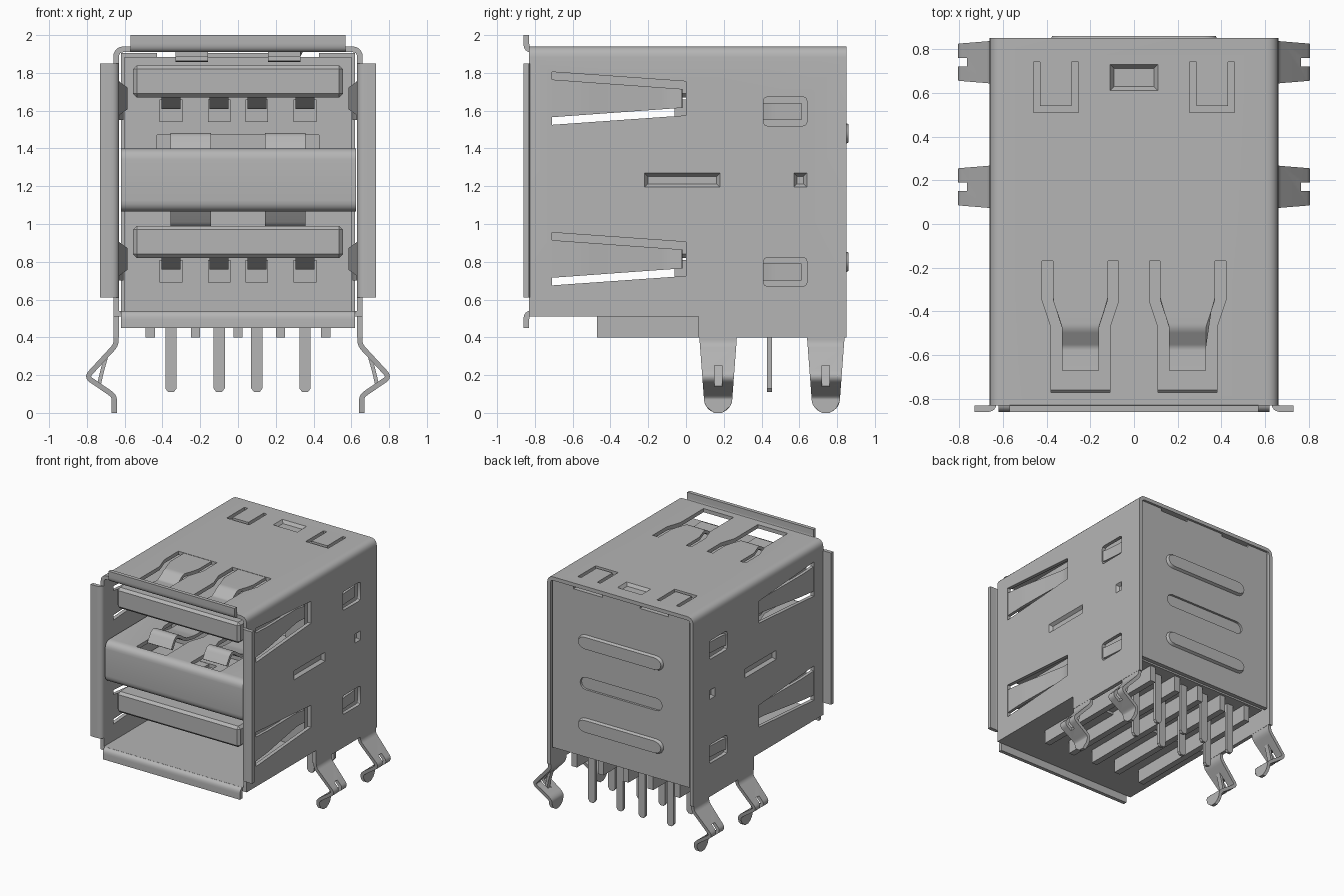
import bpy, bmesh, math
from mathutils import Vector

cube = bpy.data.objects.get("Cube")
if cube:
    bpy.data.objects.remove(cube, do_unlink=True)

metal = bpy.data.materials.new("grey_metal")
metal.use_nodes = True
GREY = (0.46, 0.46, 0.46, 1)
metal.diffuse_color = GREY
metal.node_tree.nodes["Principled BSDF"].inputs["Base Color"].default_value = GREY
parts = []


def prism(name, pts, axis, lo, hi):
    """Extrude a 2D outline along an axis; outline uses the other two axes in order."""
    i = "xyz".index(axis)

    def p3(p, h):
        c = list(p)
        c.insert(i, h)
        return c
    bm = bmesh.new()
    a = [bm.verts.new(p3(p, lo)) for p in pts]
    b = [bm.verts.new(p3(p, hi)) for p in pts]
    bm.faces.new(a)
    bm.faces.new(b)
    for k in range(len(pts)):
        n = (k + 1) % len(pts)
        bm.faces.new((a[k], a[n], b[n], b[k]))
    bmesh.ops.recalc_face_normals(bm, faces=bm.faces)
    me = bpy.data.meshes.new(name)
    bm.to_mesh(me)
    bm.free()
    ob = bpy.data.objects.new(name, me)
    bpy.context.collection.objects.link(ob)
    me.materials.append(metal)
    parts.append(ob)
    return ob


def box(name, x, y, z):
    x = sorted(x)
    return prism(name, [(x[0], y[0]), (x[1], y[0]), (x[1], y[1]), (x[0], y[1])], "z", *z)


def strip(name, path, axis, lo, hi, t=0.03, r=0.04):
    """Bent sheet: thicken a 2D path with rounded corners, then extrude it."""
    P = [Vector(p) for p in path]
    c = [P[0]]
    for a, b, d in zip(P, P[1:], P[2:]):
        s = b + (a - b).normalized() * min(r, (a - b).length * .45)
        e = b + (d - b).normalized() * min(r, (d - b).length * .45)
        c += [s.lerp(b, k / 5).lerp(b.lerp(e, k / 5), k / 5) for k in range(6)]
    c.append(P[-1])
    left, right = [], []
    for k, p in enumerate(c):
        d = (c[min(k + 1, len(c) - 1)] - c[max(k - 1, 0)]).normalized()
        n = Vector((-d.y, d.x)) * t / 2
        left.append(p + n)
        right.append(p - n)
    return prism(name, left + right[::-1], axis, lo, hi)


def bake(ob):
    dg = bpy.context.evaluated_depsgraph_get()
    me = bpy.data.meshes.new_from_object(ob.evaluated_get(dg))
    ob.modifiers.clear()
    ob.data = me


def cut(ob, cutters):
    for c in cutters:
        m = ob.modifiers.new("cut", "BOOLEAN")
        m.operation, m.solver, m.object = "DIFFERENCE", "EXACT", c
    bake(ob)
    for c in cutters:
        parts.remove(c)
        bpy.data.objects.remove(c, do_unlink=True)


def bevel(ob, w, seg=2):
    m = ob.modifiers.new("bevel", "BEVEL")
    m.width, m.segments = w, seg
    bake(ob)


def dimple(x, y, z, axis, outer):
    """Tapered pocket cutter; the side away from 'outer' shrinks."""
    ob = box("dimple_cutter", x, y, z)
    mid = [sum(x) / 2, sum(y) / 2, sum(z) / 2]
    for v in ob.data.vertices:
        if abs(v.co[axis]) < outer:
            for k in range(3):
                if k != axis:
                    v.co[k] -= math.copysign(0.018, v.co[k] - mid[k])
    return ob


def taper(ob, axis, mid, rule):
    """Set each vertex's half width along one axis from its position."""
    for v in ob.data.vertices:
        v.co[axis] = mid + math.copysign(rule(v.co), v.co[axis] - mid)


# Metal shell: folded top and sides
shell = strip("shell", [(-.645, .40), (-.645, 1.925), (.645, 1.925), (.645, .40)],
              "y", -.83, .85, r=.042)
cutters = [box("gap_cutter", (-1, 1), (-1, .065), (.3, .51))]
SPRING = [(-.175, -.17), (-.175, -.35), (-.135, -.47), (-.135, -.77),
          (.135, -.77), (.135, -.47), (.175, -.35), (.175, -.17)]
U_SLOT = [(.255, .74), (.255, .51), (.46, .51), (.46, .74),
          (.43, .74), (.43, .54), (.285, .54), (.285, .74)]
LEVELS = (1.665, .815)
for s in (1, -1):
    for zc in LEVELS:
        cutters.append(prism("side_spring_cutter", [(-.71, zc - .14), (0, zc - .09), (0, zc + .09),
                                                    (-.71, zc + .14)], "x", s * .55, s * .75))
        w = box("window_cutter", (s * .55, s * .75), (.41, .64), (zc - .145, zc + .008))
        bevel(w, .02)
        cutters.append(w)
    for y0, y1 in ((-.22, .18), (.57, .64)):
        cutters.append(dimple((s * .636, s * .661), (y0, y1), (1.195, 1.27), 0, .65))
    cutters.append(prism("top_spring_cutter", [(x + s * .245, y) for x, y in SPRING], "z", 1.8, 2.0))
    cutters.append(prism("u_slot_cutter", [(s * x, y) for x, y in U_SLOT], "z", 1.8, 2.0))
cutters.append(dimple((-.11, .11), (.61, .73), (1.916, 1.941), 2, 1.93))
cut(shell, cutters)
box("shell_floor", (-.645, .645), (-.83, .05), (.51, .54))

# Front flanges
strip("top_flange", [(-.80, 1.925), (-.845, 1.925), (-.845, 2.0)], "x", -.57, .57, r=.03)
strip("bottom_flange", [(-.80, .525), (-.845, .525), (-.845, .45)], "x", -.62, .62, r=.03)


def spring_width(co):
    return min(.125, max(.085, .125 - (-.35 - co.y) * .34))


for s in (1, -1):
    strip("side_flange", [(s * .645, -.80), (s * .645, -.845), (s * .73, -.845)], "z", .61, 1.85, r=.03)
    # Side springs and retaining tabs
    for zc in LEVELS:
        sp = strip("side_spring", [(s * .645, -.715), (s * .64, -.55), (s * .595, -.10), (s * .61, -.02)],
                   "z", zc - .1, zc + .1, t=.025)
        taper(sp, 2, zc, lambda co: .10 - .05 * (co.y + .715) / .695)
        strip("window_tab", [(s * .64, .40), (s * .628, .45), (s * .618, .61)], "z",
              zc - .115, zc - .025, t=.025)
    # Top springs
    sp = strip("top_spring", [(-.165, 1.925), (-.35, 1.925), (-.40, 1.925), (-.475, 1.925),
                              (-.56, 1.868), (-.67, 1.876)],
               "x", s * .245 - .1, s * .245 + .1, t=.025, r=.02)
    taper(sp, 0, s * .245, spring_width)

# Middle divider: folded sheet with springs above and below
divider = strip("divider", [(.02, 1.385), (-.815, 1.385), (-.815, 1.08), (.02, 1.08)],
                "x", -.62, .625, r=.045)
cut(divider, [prism("divider_cutter", [(x + s * .245, y) for x, y in SPRING], "z", 1, 1.5)
              for s in (1, -1)])
for s in (1, -1):
    for base, up in ((1.385, 1), (1.08, -1)):
        strip("divider_spring", [(y, base + up * h) for y, h in
              ((-.165, 0), (-.36, 0), (-.47, .02), (-.56, .083), (-.60, .083), (-.65, .005))],
              "x", s * .25 - .108, s * .25 + .108, t=.025, r=.025)

# Insulator body with a spring pocket, tongues and contacts
body = box("insulator_body", (-.60, .60), (.0, .80), (.53, 1.885))
cut(body, [box("pocket_cutter", (-.43, .43), (-.1, .35), (1.36, 1.47))])
for z0 in (1.67, .82):
    bevel(box("tongue", (-.555, .555), (-.78, .02), (z0, z0 + .17)), .02, 1)
    for x in (-.355, -.1, .1, .355):
        strip("contact", [(.01, z0 - .03), (-.3, z0 - .03), (-.58, z0 - .055), (-.70, z0 + .01)],
              "x", x - .05, x + .05, t=.02)
        box("contact_seat", (x - .06, x + .06), (-.06, .01), (z0 - .13, z0 - .01))

# Bottom rails and solder pins
for x in (-.465, -.225, 0, .225, .465):
    box("bottom_rail", (x - .025, x + .025), (-.47, .78), (.40, .535))
for y in (.442, .70):
    for x in (-.355, -.1, .1, .355):
        prism("solder_pin", [(x - .03, .55), (x - .03, .13), (x - .015, .11), (x + .015, .11),
                             (x + .03, .13), (x + .03, .55)], "y", y - .0125, y + .0125)

# Rear plate, set into the shell, with raised ribs and one pressed groove


def stadium(name, zc, half, r, y0, y1):
    pts = []
    for side in (1, -1):
        for k in range(9):
            a = math.pi * (k / 8 - .5)
            pts.append((side * (half - r + r * math.cos(a)), zc + side * r * math.sin(a)))
    return prism(name, pts, "y", y0, y1)


plate = box("rear_plate", (-.62, .62), (.805, .838), (.54, 1.905))
notches = [box("notch_cutter", (s * .17, s * .43), (.7, .9), (1.885, 1.95)) for s in (1, -1)]
cut(plate, notches + [stadium("groove_cutter", 1.14, .37, .05, .82, .9)])
for zc in (1.48, .80):
    rib = stadium("rear_rib", zc, .39, .065, .825, .86)
    for v in rib.data.vertices:
        if v.co.y > .85:
            v.co.x *= .96
            v.co.z = zc + (v.co.z - zc) * .75

# Board clips: bent legs with rounded tips, slots and lances


def leg_width(co):
    if co.z < .075:
        return max(.02, math.sqrt(max(0, .075 ** 2 - (.075 - co.z) ** 2)))
    return min(.10, .075 + (co.z - .075) * .075)


for s in (1, -1):
    for y in (.17, .74):
        leg = strip("clip_leg", [(s * px, pz) for px, pz in
                    ((.645, .42), (.645, .36), (.802, .19), (.655, .09), (.655, .05),
                     (.655, .025), (.655, .01), (.655, 0))],
                    "y", y - .1, y + .1, t=.027, r=.03)
        taper(leg, 1, y, leg_width)
        cut(leg, [box("slot_cutter", (s * .70, s * .85), (y - .02, y + .02), (.14, .25))])
        strip("clip_lance", [(s * .70, .29), (s * .72, .22), (s * .738, .14)],
              "y", y - .02, y + .02, t=.02)

# Smooth bends, keep folds sharp
bpy.ops.object.select_all(action="DESELECT")
for ob in parts:
    ob.select_set(True)
bpy.context.view_layer.objects.active = shell
bpy.ops.object.shade_smooth_by_angle(angle=math.radians(30))
